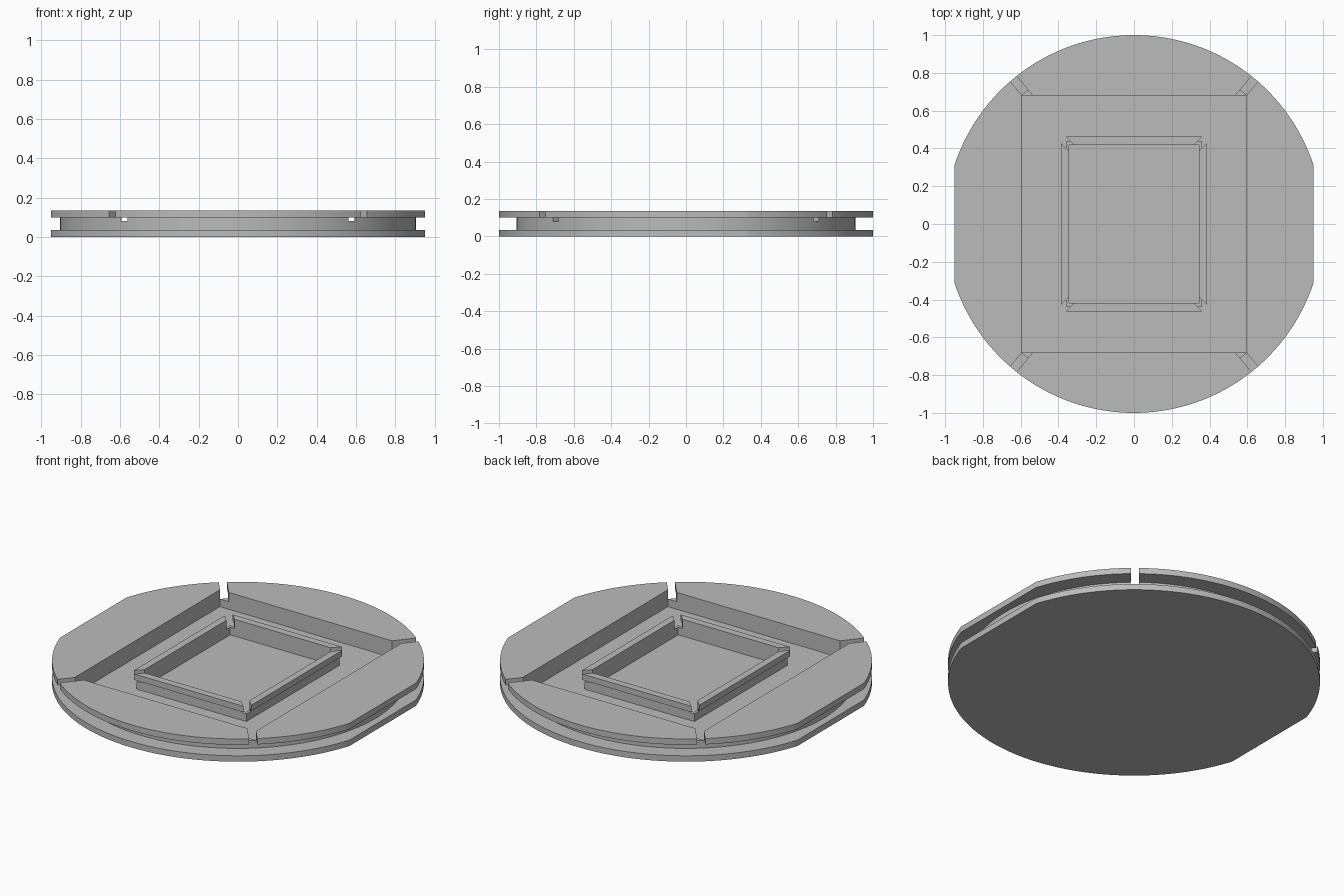
import bpy, bmesh, math

if "Cube" in bpy.data.objects:
    bpy.data.objects.remove(bpy.data.objects["Cube"], do_unlink=True)

grey = bpy.data.materials.new("plain grey")
grey.use_nodes = True
colour = (0.50, 0.50, 0.50, 1)
grey.diffuse_color = colour
grey.node_tree.nodes["Principled BSDF"].inputs["Base Color"].default_value = colour

# Heights of floor, slot bottom, rim underside and rim top
FLOOR, SLOT, UNDER, TOP = 0.035, 0.08, 0.10, 0.135


def disc(radius, flat=None, steps=80):
    """Circle outline, optionally cut flat at x = +-flat."""
    start = math.acos(flat / radius) if flat else math.pi / (2 * steps)
    span = math.pi - 2 * start
    half = [start + span * i / steps for i in range(steps + 1)]
    return [(radius * math.cos(a + t), radius * math.sin(a + t))
            for t in (0, math.pi) for a in half]


def rect(x, y):
    return [(x, y), (-x, y), (-x, -y), (x, -y)]


def prism(name, outline, z0, z1, helper=False):
    bm = bmesh.new()
    face = bm.faces.new([bm.verts.new((x, y, z0)) for x, y in outline])
    out = bmesh.ops.extrude_face_region(bm, geom=[face])
    for v in out["geom"]:
        if isinstance(v, bmesh.types.BMVert):
            v.co.z = z1
    bmesh.ops.recalc_face_normals(bm, faces=bm.faces)
    mesh = bpy.data.meshes.new(name)
    bm.to_mesh(mesh)
    bm.free()
    mesh.materials.append(grey)
    ob = bpy.data.objects.new(name, mesh)
    bpy.context.collection.objects.link(ob)
    ob.hide_render = helper
    return ob


def cut(ob, cutters):
    for c in cutters:
        m = ob.modifiers.new("cut", "BOOLEAN")
        m.object, m.operation, m.solver = c, "DIFFERENCE", "EXACT"
    bpy.context.view_layer.objects.active = ob
    for m in list(ob.modifiers):
        bpy.ops.object.modifier_apply(modifier=m.name)


def corner_slots(name, outline):
    """The same slot mirrored into all four corners."""
    return [prism(name, [(x * sx, y * sy) for x, y in outline], SLOT, TOP + 0.1, True)
            for sx in (1, -1) for sy in (1, -1)]


# Base plate, drum wall and rim
base = prism("base_plate", disc(1, 0.95), 0, FLOOR)
wall = prism("drum_wall", disc(0.906), FLOOR, UNDER)
rim = prism("top_rim", disc(1, 0.95), UNDER, TOP)

# Raised inner frame with an overhanging lip
frame = prism("inner_frame_wall", rect(0.36, 0.436), FLOOR, UNDER)
lip = prism("inner_frame_lip", rect(0.386, 0.462), UNDER, TOP)

# Rectangular openings and corner slots
opening = prism("opening_cutter", rect(0.595, 0.68), -0.1, 0.3, True)
inner_opening = prism("inner_opening_cutter", rect(0.344, 0.418), -0.1, 0.3, True)
outer_slots = corner_slots("outer_slot_cutter",
                           [(0.515, 0.585), (0.738, 0.855), (0.704, 0.883), (0.459, 0.586)])
inner_slots = corner_slots("inner_slot_cutter",
                           [(0.28, 0.32), (0.48, 0.52), (0.417, 0.52), (0.217, 0.32)])

for ob in (wall, rim):
    cut(ob, [opening] + outer_slots)
for ob in (frame, lip):
    cut(ob, [inner_opening] + inner_slots)
for c in [opening, inner_opening] + outer_slots + inner_slots:
    bpy.data.objects.remove(c, do_unlink=True)

# Smooth round sides, sharp edges
bpy.ops.object.select_all(action="DESELECT")
for ob in (base, wall, rim, frame, lip):
    ob.select_set(True)
bpy.context.view_layer.objects.active = base
bpy.ops.object.shade_smooth_by_angle(angle=math.radians(20))
